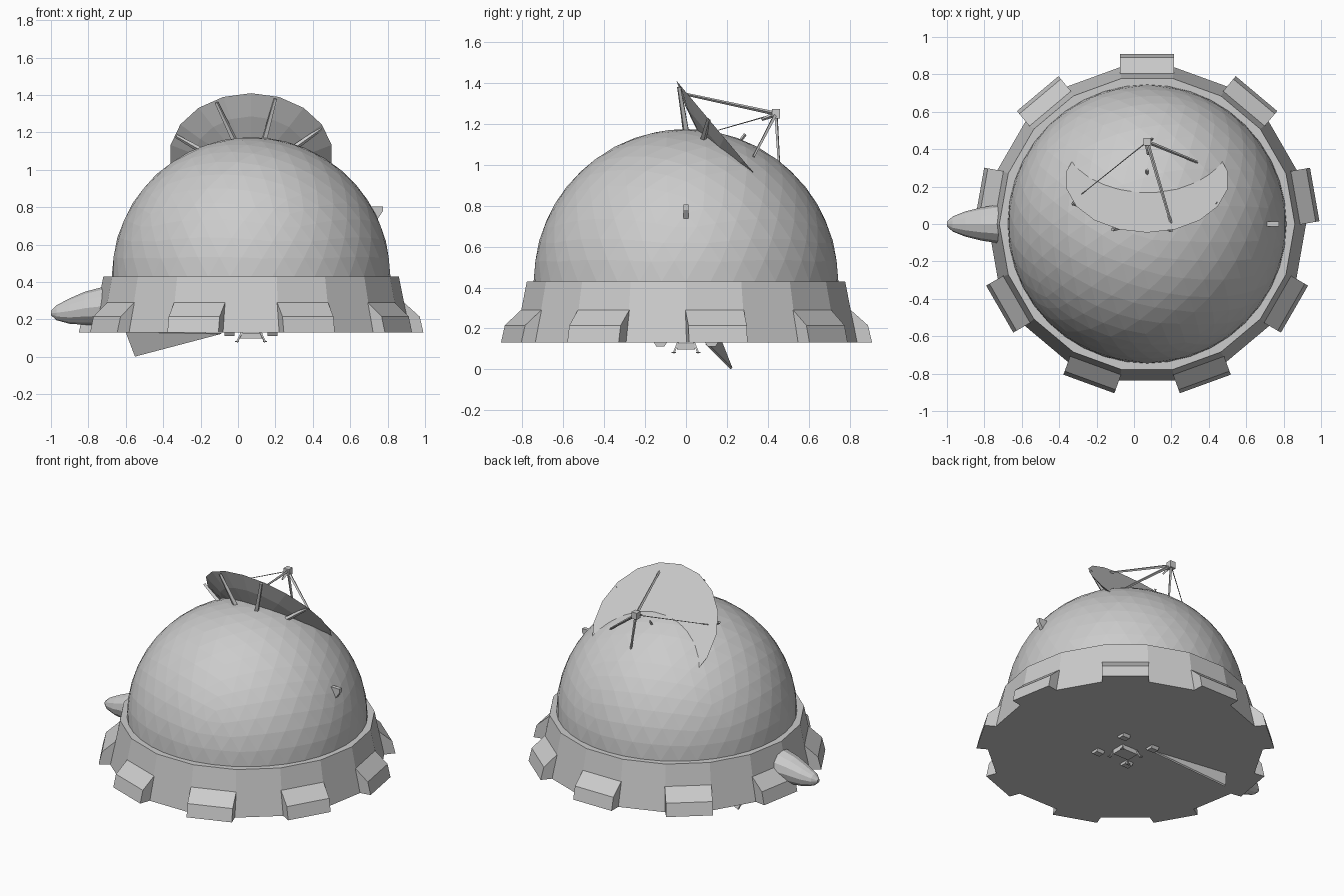
import bpy, bmesh
from math import sin, cos, pi, radians
from mathutils import Vector, Matrix

cube = bpy.data.objects.get("Cube")
if cube:
    bpy.data.objects.remove(cube, do_unlink=True)

grey = bpy.data.materials.new("hull_grey")
grey.use_nodes = True
COLOUR = (0.6, 0.6, 0.6, 1)
grey.diffuse_color = COLOUR
grey.node_tree.nodes["Principled BSDF"].inputs["Base Color"].default_value = COLOUR

CX = 0.07      # dome axis
FLOOR = 0.13   # underside height
RIM = 0.43     # top of the skirt


def finish(name, bm, loc=(0, 0, 0), normals=True):
    if normals:
        bmesh.ops.recalc_face_normals(bm, faces=bm.faces)
    mesh = bpy.data.meshes.new(name)
    bm.to_mesh(mesh)
    bm.free()
    mesh.materials.append(grey)
    ob = bpy.data.objects.new(name, mesh)
    ob.location = loc
    bpy.context.collection.objects.link(ob)
    return ob


def loft(name, rings, loc=(0, 0, 0), cap=True):
    """Skin a list of equal-length point rings."""
    bm = bmesh.new()
    rows = [[bm.verts.new(p) for p in ring] for ring in rings]
    n = len(rows[0])
    for a, b in zip(rows, rows[1:]):
        for i in range(n):
            j = (i + 1) % n
            bm.faces.new((a[i], a[j], b[j], b[i]))
    if cap:
        bm.faces.new(rows[0])
        bm.faces.new(rows[-1])
    return finish(name, bm, loc)


def circle(r, z, n, start=0.0):
    return [(r * cos(start + 2 * pi * i / n), r * sin(start + 2 * pi * i / n), z)
            for i in range(n)]


def prism(name, profile, axis, depth, loc=(0, 0, 0)):
    """Extrude a closed outline by depth, centred along axis."""
    half = Vector(axis) * depth / 2
    return loft(name, [[Vector(p) - half for p in profile],
                       [Vector(p) + half for p in profile]], loc)


def rod(name, a, b, r0, r1=None, sides=4):
    a, b = Vector(a), Vector(b)
    bm = bmesh.new()
    bmesh.ops.create_cone(bm, cap_ends=True, segments=sides, radius1=r0,
                          radius2=r0 if r1 is None else r1, depth=(b - a).length)
    turn = (b - a).to_track_quat('Z', 'Y').to_matrix().to_4x4()
    bm.transform(Matrix.Translation((a + b) / 2) @ turn)
    return finish(name, bm)


def box(name, loc, size):
    bm = bmesh.new()
    bmesh.ops.create_cube(bm, size=1)
    bm.transform(Matrix.Diagonal((*size, 1)))
    return finish(name, bm, loc)


# Faceted dome, open below the rim
bm = bmesh.new()
bmesh.ops.create_icosphere(bm, subdivisions=4, radius=0.745)
bmesh.ops.bisect_plane(bm, geom=bm.verts[:] + bm.edges[:] + bm.faces[:],
                       plane_co=(0, 0, -0.05), plane_no=(0, 0, -1), clear_outer=True)
finish("dome", bm, (CX, 0, RIM))

# Flared skirt with a flat rim and closed floor
a0 = radians(80)
loft("skirt", [circle(0.73, RIM, 18, a0), circle(0.79, RIM, 18, a0),
               circle(0.85, FLOOR, 18, a0)], (CX, 0, 0))

# Nine buttress feet around the skirt
foot = [(0.74, 0, FLOOR), (0.91, 0, FLOOR), (0.89, 0, 0.215), (0.80, 0, 0.295), (0.74, 0, 0.295)]
for k in range(9):
    ob = prism(f"foot_{k + 1}", foot, (0, 1, 0), 0.29, (CX, 0, 0))
    ob.rotation_euler.z = radians(90 + 40 * k)

# Blunt side pod
pod = [(-1.0, 0.235, 0.012), (-0.97, 0.236, 0.04), (-0.90, 0.245, 0.068),
       (-0.82, 0.26, 0.088), (-0.73, 0.27, 0.102), (-0.70, 0.27, 0.10)]
loft("side_pod", [[(x, r * cos(2 * pi * i / 12), z + r * sin(2 * pi * i / 12))
                   for i in range(12)] for x, z, r in pod])

# Small wedge bracket on the dome's left
prism("side_bracket", [(0.70, 0, 0.805), (0.775, 0, 0.805), (0.775, 0, 0.78),
                       (0.745, 0, 0.735), (0.70, 0, 0.735)], (0, 1, 0), 0.026)

# Dish, tilted backwards and sunk into the dome
R, DEPTH = 0.437, 0.097
dish_rings = [circle(R * t, DEPTH * (t * t - 1), 18, radians(90)) for t in (1, 0.72, 0.4, 0.1)]
dish = loft("dish", dish_rings, (CX, 0.235, 1.075))
dish.rotation_euler.x = -radians(50)
shell = dish.modifiers.new("thickness", 'SOLIDIFY')
shell.thickness = 0.006

# Struts behind the dish
for i, (a, b) in enumerate([((-0.02, 0.0, 1.16), (-0.115, -0.03, 1.36)),
                            ((0.14, 0.0, 1.16), (0.2, -0.035, 1.38)),
                            ((-0.19, 0.08, 1.10), (-0.33, 0.11, 1.18)),
                            ((0.29, 0.08, 1.11), (0.445, 0.11, 1.22))]):
    rod(f"dish_strut_{i + 1}", a, b, 0.016, 0.01)

# Feed horn on its tripod
feed = (0.07, 0.44, 1.25)
box("feed_hub", feed, (0.04, 0.04, 0.045))
rod("feed_horn", feed, (0.075, 0.37, 1.22), 0.015, 0.006)
for i, (end, r) in enumerate([((0.2, 0.0, 1.345), 0.01), ((0.34, 0.33, 1.04), 0.01),
                              ((0.1, 0.455, 1.0), 0.009), ((-0.28, 0.16, 1.17), 0.003)]):
    rod(f"feed_leg_{i + 1}", feed, end, r, r * 0.7)
rod("dome_pin", (0.07, 0.26, 1.11), (0.07, 0.29, 1.15), 0.008)

# Triangular hatch door hanging below the floor
hinge_a, hinge_b = Vector((-0.09, 0.10, 0.125)), Vector((-0.60, 0.17, 0.135))
tip = Vector((-0.55, 0.222, 0.004))
normal = (hinge_b - hinge_a).cross(tip - hinge_a).normalized()
prism("hatch_door", [hinge_a, hinge_b, tip], normal, 0.012)

# Underside: four pads and a hanging frame
for sx in (-1, 1):
    for sy in (-1, 1):
        x, y = CX + 0.115 * sx, 0.125 * sy
        prism("floor_pad", [(0, -0.035, 0.012), (0, -0.02, -0.012), (0, 0.02, -0.012),
                            (0, 0.035, 0.012)], (1, 0, 0), 0.055, (x, y, FLOOR - 0.006))
        rod("frame_leg", (CX + 0.05 * sx, 0.04 * sy, FLOOR),
            (CX + 0.075 * sx, 0.06 * sy, 0.08), 0.006)
        box("frame_foot", (CX + 0.075 * sx, 0.06 * sy, 0.082), (0.02, 0.02, 0.006))
box("frame_body", (CX, 0, 0.112), (0.12, 0.09, 0.03))
